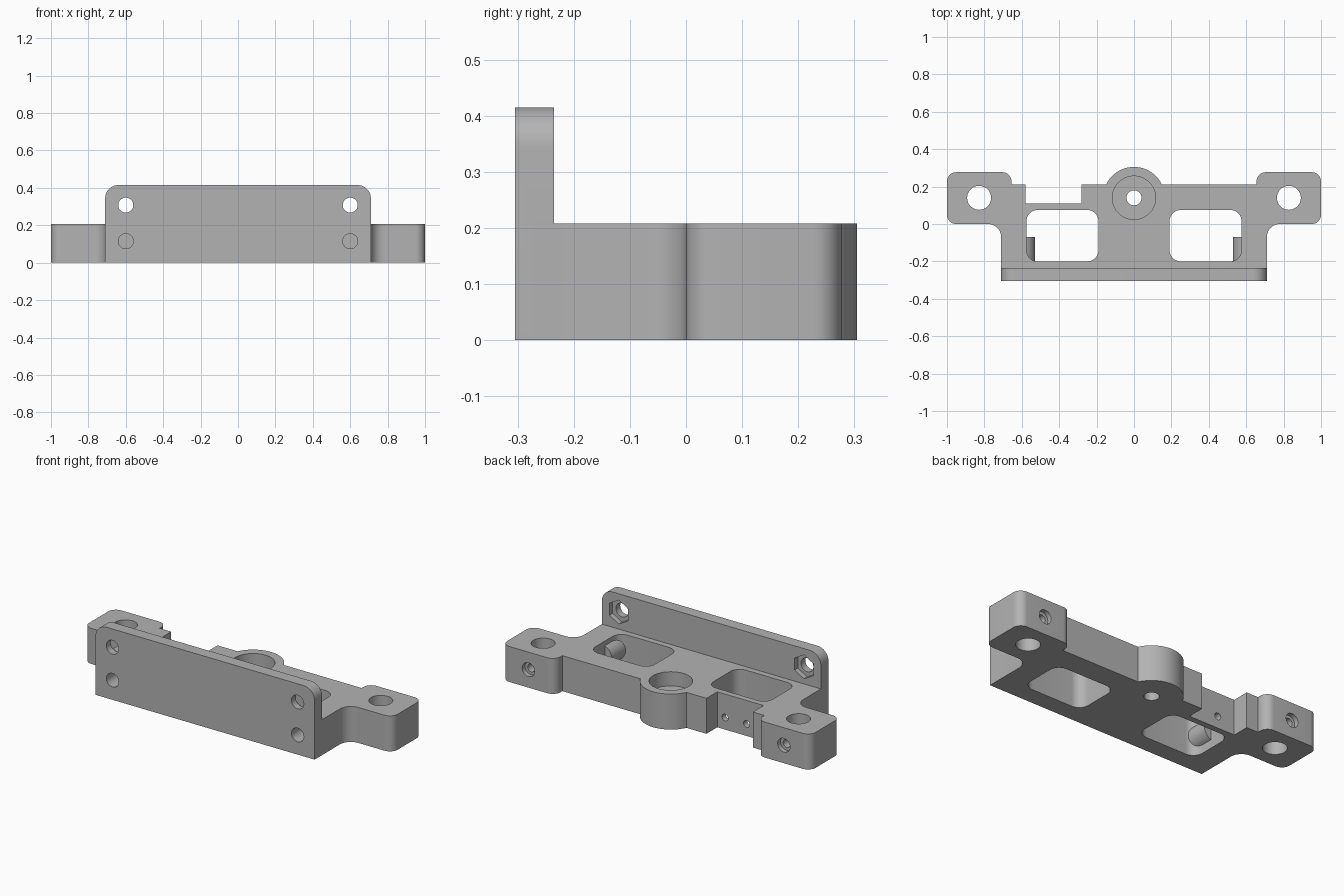
import bpy
import bmesh
from math import sin, cos, pi, radians, atan2
from mathutils import Vector, Matrix

cube = bpy.data.objects.get("Cube")
if cube:
    bpy.data.objects.remove(cube, do_unlink=True)

grey = bpy.data.materials.new("plain grey")
grey.use_nodes = True
grey.diffuse_color = (0.45, 0.45, 0.45, 1)
grey.node_tree.nodes["Principled BSDF"].inputs["Base Color"].default_value = grey.diffuse_color


def rounded(corners, steps=10):
    """Turn (x, y, radius) corners into an outline with filleted corners."""
    out = []
    for i, (x, y, r) in enumerate(corners):
        p = Vector((x, y))
        if not r:
            out.append(p)
            continue
        a = (Vector(corners[i - 1][:2]) - p).normalized()
        b = (Vector(corners[(i + 1) % len(corners)][:2]) - p).normalized()
        centre = p + (a + b) * r
        for k in range(steps + 1):
            t = k / steps * pi / 2
            out.append(centre - b * r * cos(t) - a * r * sin(t))
    return out


def circle(x, y, r, n=48, turn=0):
    return [Vector((x + r * cos(turn + 2 * pi * k / n),
                    y + r * sin(turn + 2 * pi * k / n))) for k in range(n)]


def prism(name, outline, lo, hi, along_y=False):
    """Extrude an outline along z, or an x-z outline along y."""
    bm = bmesh.new()
    face = bm.faces.new([bm.verts.new((p.x, p.y, 0)) for p in outline])
    moved = bmesh.ops.extrude_face_region(bm, geom=[face])["geom"]
    for v in moved:
        if isinstance(v, bmesh.types.BMVert):
            v.co.z = hi - lo
    for v in bm.verts:
        v.co.z += lo
    if along_y:
        bmesh.ops.transform(bm, verts=bm.verts, matrix=Matrix(
            ((1, 0, 0, 0), (0, 0, 1, 0), (0, 1, 0, 0), (0, 0, 0, 1))))
    bmesh.ops.recalc_face_normals(bm, faces=bm.faces)
    mesh = bpy.data.meshes.new(name)
    bm.to_mesh(mesh)
    bm.free()
    mesh.materials.append(grey)
    obj = bpy.data.objects.new(name, mesh)
    bpy.context.collection.objects.link(obj)
    return obj


def combine(target, tool, operation):
    mod = target.modifiers.new("combine", 'BOOLEAN')
    mod.object, mod.operation, mod.solver = tool, operation, 'EXACT'
    bpy.context.view_layer.update()
    graph = bpy.context.evaluated_depsgraph_get()
    mesh = bpy.data.meshes.new_from_object(target.evaluated_get(graph))
    target.modifiers.clear()
    target.data = mesh
    bpy.data.objects.remove(tool, do_unlink=True)


def cut(outline, lo, hi, along_y=False):
    combine(bracket, prism("cutter", outline, lo, hi, along_y), 'DIFFERENCE')


# Base plan: ears, rear boss and rear notch in one outline
TOP, BACK, R = 0.208, 0.21, 0.05
BOSS_Y, BOSS_R = 0.14, 0.165
right_half = [(0.71, -0.27, 0), (0.71, 0, 0.07), (1, 0, R), (1, 0.277, R),
              (0.655, 0.277, R), (0.655, BACK, 0)]
notch = [(-0.28, BACK, 0), (-0.28, 0.11, 0), (-0.58, 0.11, 0), (-0.58, BACK, 0)]
left_half = [(-x, y, r) for x, y, r in reversed(right_half)]
start = atan2(BACK - BOSS_Y, (BOSS_R ** 2 - (BACK - BOSS_Y) ** 2) ** 0.5)
boss = [(BOSS_R * cos(t), BOSS_Y + BOSS_R * sin(t), 0)
        for t in (start + (pi - 2 * start) * k / 32 for k in range(33))]
bracket = prism("mounting_bracket", rounded(right_half + boss + notch + left_half), 0, TOP)

# Upright front plate
plate = rounded([(-0.71, 0, 0), (0.71, 0, 0), (0.71, 0.415, 0.07), (-0.71, 0.415, 0.07)])
combine(bracket, prism("front_plate", plate, -0.305, -0.235, True), 'UNION')

# Boss pocket and its through hole
cut(circle(0, BOSS_Y, 0.116, 64), 0.125, 0.5)
cut(circle(0, BOSS_Y, 0.04), -0.1, 0.3)

for s in (-1, 1):
    # Window through the base
    window = [(s * 0.19, -0.2, 0.06), (s * 0.575, -0.2, 0.06),
              (s * 0.575, 0.075, 0.06), (s * 0.19, 0.075, 0.06)]
    cut(rounded(window), -0.1, 0.5)
    # Screw post inside the window, with its blind hole
    combine(bracket, prism("screw_post", circle(s * 0.6, 0.115, 0.07), -0.26, -0.07, True), 'UNION')
    cut(circle(s * 0.6, 0.115, 0.04), -0.4, -0.11, True)
    # Upper plate hole with hexagonal nut recess behind
    cut(circle(s * 0.6, 0.308, 0.04), -0.4, -0.1, True)
    cut(circle(s * 0.6, 0.308, 0.07, 6, pi / 2), -0.265, -0.1, True)
    # Ear hole and stepped rear screw hole
    cut(circle(s * 0.828, 0.14, 0.064), -0.1, 0.5)
    cut(circle(s * 0.828, 0.105, 0.04), 0.25, 0.4, True)
    cut(circle(s * 0.828, 0.105, 0.023), 0.14, 0.4, True)

# Small holes in the notch wall
for x in (-0.33, -0.47):
    cut(circle(x, 0.07, 0.02, 24), 0.05, 0.2, True)

bpy.ops.object.select_all(action='DESELECT')
bracket.select_set(True)
bpy.context.view_layer.objects.active = bracket
bpy.ops.object.shade_smooth_by_angle(angle=radians(30))
